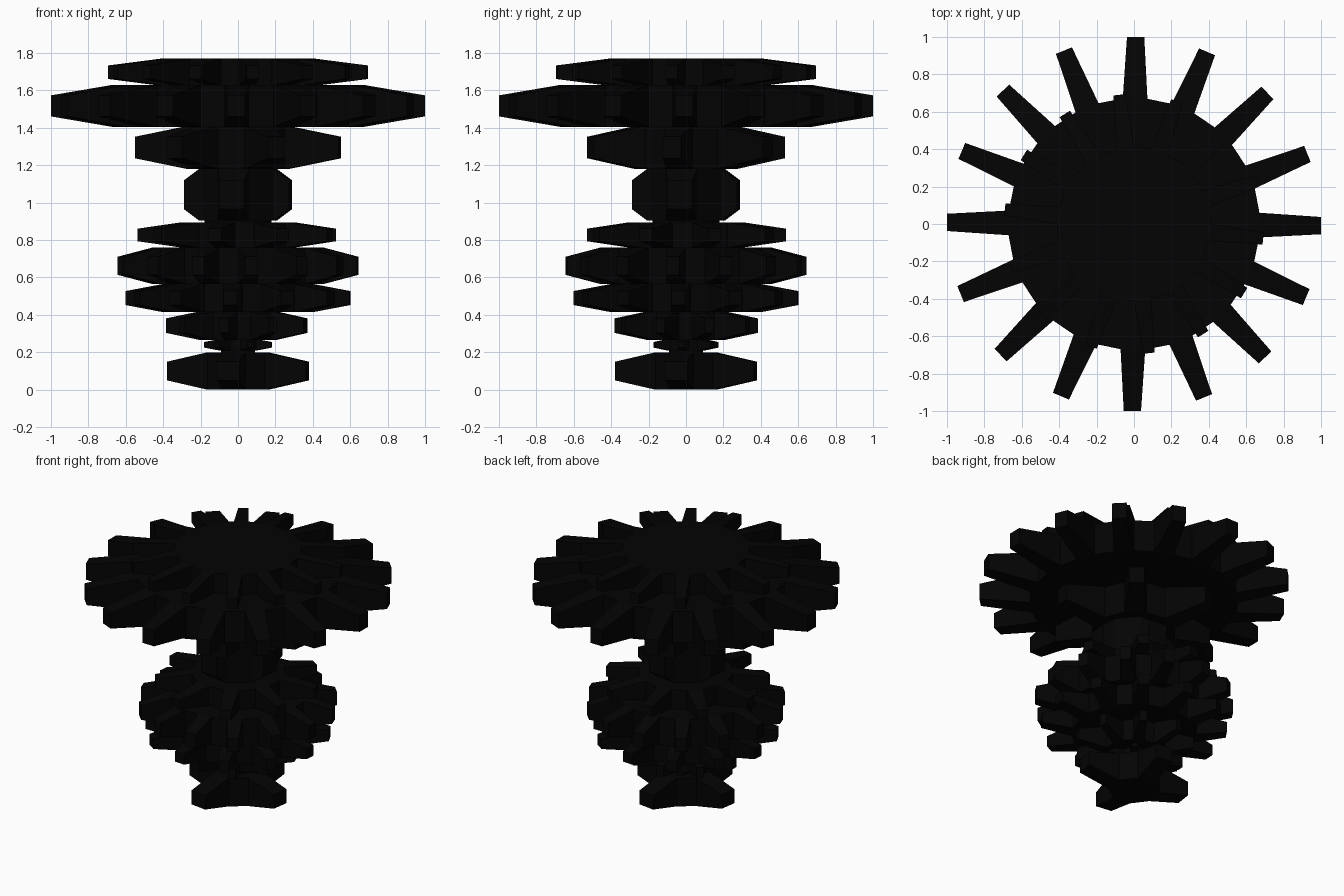
import bpy, bmesh, math
from mathutils import Vector

if "Cube" in bpy.data.objects:
    bpy.data.objects.remove(bpy.data.objects["Cube"])

black = bpy.data.materials.new("black")
black.diffuse_color = (0.001, 0.001, 0.001, 1)
black.use_nodes = True
black.node_tree.nodes["Principled BSDF"].inputs["Base Color"].default_value = black.diffuse_color


def finish(bm, name):
    bmesh.ops.recalc_face_normals(bm, faces=bm.faces)
    mesh = bpy.data.meshes.new(name)
    bm.to_mesh(mesh)
    bm.free()
    mesh.materials.append(black)
    bpy.context.collection.objects.link(bpy.data.objects.new(name, mesh))


def toothed_ring(name, z0, z1, core, reach, teeth, offset, narrow=0.7, flat=0.5):
    """Prism with every other side face pulled out into a tapered tooth."""
    sides = teeth * 2
    step = 2 * math.pi / sides
    rad = core / math.cos(step / 2)
    start = math.radians(offset) - step / 2
    bm = bmesh.new()
    low, high = [], []
    for i in range(sides):
        a = start + i * step
        x, y = rad * math.cos(a), rad * math.sin(a)
        low.append(bm.verts.new((x, y, z0)))
        high.append(bm.verts.new((x, y, z1)))
    bm.faces.new(low[::-1])
    bm.faces.new(high)
    walls = []
    for i in range(sides):
        j = (i + 1) % sides
        walls.append(bm.faces.new((low[i], low[j], high[j], high[i])))
    mid = (z0 + z1) / 2
    for i, wall in enumerate(walls[::2]):
        a = math.radians(offset) + i * 2 * step
        out = Vector((math.cos(a), math.sin(a), 0))
        side = Vector((-math.sin(a), math.cos(a), 0))
        tip = bmesh.ops.extrude_discrete_faces(bm, faces=[wall])["faces"][0]
        for v in tip.verts:
            p = out * reach + side * (v.co.dot(side) * narrow)
            p.z = mid + (v.co.z - mid) * flat
            v.co = p
    finish(bm, name)


# Stacked rings, bottom to top: z range, core radius, reach, teeth, angle
toothed_ring("foot", 0.0, 0.20, 0.155, 0.375, 4, -8.3, 0.92)
toothed_ring("ankle_ring", 0.21, 0.27, 0.10, 0.18, 6, -8)
toothed_ring("lower_bowl_ring", 0.265, 0.42, 0.20, 0.385, 9, 19)
toothed_ring("middle_bowl_ring", 0.415, 0.565, 0.40, 0.60, 12, -4)
toothed_ring("wide_bowl_ring", 0.565, 0.76, 0.455, 0.643, 14, -6.4)
toothed_ring("upper_bowl_ring", 0.76, 0.895, 0.30, 0.535, 9, 16.5)
toothed_ring("neck", 0.905, 1.18, 0.20, 0.283, 4, -7, 0.82, 0.56)
toothed_ring("lower_crown_ring", 1.18, 1.41, 0.265, 0.55, 6, -8)
toothed_ring("wide_crown_ring", 1.405, 1.63, 0.67, 1.0, 16, -0.5)
toothed_ring("top_crown_ring", 1.625, 1.77, 0.41, 0.695, 14, -6.4)

# Thin spacer discs joining the rings
for name, z, depth, r in (("neck_spacer", 0.9, 0.012, 0.18),
                          ("ankle_spacer", 0.205, 0.012, 0.09)):
    bm = bmesh.new()
    bmesh.ops.create_cone(bm, cap_ends=True, segments=16, radius1=r, radius2=r, depth=depth)
    bmesh.ops.translate(bm, verts=bm.verts, vec=(0, 0, z))
    finish(bm, name)
